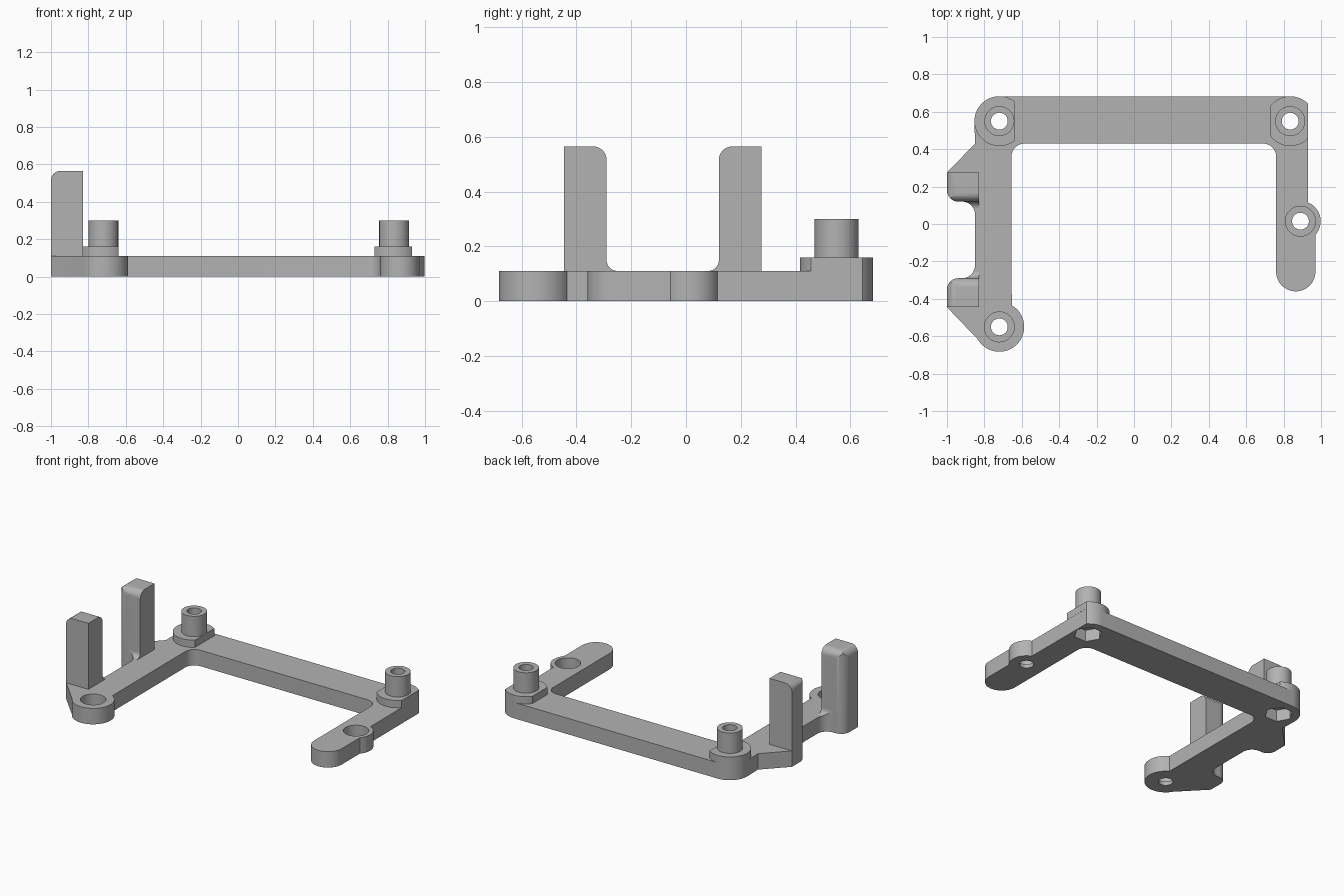
import bpy, bmesh
from math import sin, cos, radians

cube = bpy.data.objects.get("Cube")
if cube:
    bpy.data.objects.remove(cube, do_unlink=True)

grey = bpy.data.materials.new("plain_grey")
grey.use_nodes = True
tone = (0.45, 0.45, 0.45, 1)
grey.diffuse_color = tone
grey.node_tree.nodes["Principled BSDF"].inputs["Base Color"].default_value = tone


def arc(cx, cy, r, start, end, steps=16):
    angles = [radians(start + (end - start) * i / steps) for i in range(steps + 1)]
    return [(cx + r * cos(a), cy + r * sin(a)) for a in angles]


def prism(name, points, low, high, axis="z"):
    """Extrude a flat outline along one axis."""
    place = {"x": lambda u, v, w: (w, u, v),
             "y": lambda u, v, w: (u, w, v),
             "z": lambda u, v, w: (u, v, w)}[axis]
    bm = bmesh.new()
    base = bm.faces.new([bm.verts.new(place(u, v, low)) for u, v in points])
    moved = bmesh.ops.extrude_face_region(bm, geom=[base])["geom"]
    shift = place(0, 0, high - low)
    bmesh.ops.translate(bm, vec=shift, verts=[g for g in moved if isinstance(g, bmesh.types.BMVert)])
    bmesh.ops.remove_doubles(bm, verts=bm.verts, dist=0.0005)
    bmesh.ops.recalc_face_normals(bm, faces=bm.faces)
    mesh = bpy.data.meshes.new(name)
    bm.to_mesh(mesh)
    bm.free()
    mesh.materials.append(grey)
    obj = bpy.data.objects.new(name, mesh)
    bpy.context.collection.objects.link(obj)
    return obj


def disc(cx, cy, r, sides=48):
    return arc(cx, cy, r, 0, 360, sides)[:-1]


def combine(obj, cutter, operation="DIFFERENCE"):
    """Apply a boolean and discard the cutter."""
    mod = obj.modifiers.new("shape", "BOOLEAN")
    mod.operation, mod.solver, mod.object = operation, "EXACT", cutter
    bpy.context.view_layer.objects.active = obj
    bpy.ops.object.modifier_apply(modifier=mod.name)
    bpy.data.objects.remove(cutter, do_unlink=True)


# Main dimensions
DECK, PAD_TOP, TUBE_TOP, POST_TOP = 0.11, 0.16, 0.30, 0.565
BOSS, BORE, TUBE = 0.133, 0.045, 0.08
tube_spots = {"right": (-0.72, 0.55), "left": (0.835, 0.55)}
screw_spots = [(-0.72, -0.55), (0.89, 0.015)]

# Plan of the open frame, counterclockwise from the front right boss
outline = (
    arc(-0.72, -0.55, BOSS, 210, 420, 32)
    + arc(-0.585, 0.36, 0.07, 180, 90)
    + arc(0.69, 0.36, 0.07, 90, 0)
    + arc(0.865, -0.255, 0.105, 180, 360, 32)
    + arc(0.89, 0.015, 0.108, -42, 68, 24)
    + arc(0.835, 0.55, BOSS, 45, 90)
    + arc(-0.72, 0.55, BOSS, 90, 180)
    + [(-0.85, 0.43), (-1, 0.275)]
    + arc(-0.94, 0.18, 0.06, 180, 270)
    + arc(-0.92, 0.05, 0.07, 90, 0)
    + arc(-0.92, -0.22, 0.07, 0, -90)
    + arc(-0.94, -0.35, 0.06, 90, 180)
    + [(-1, -0.445)]
)
frame = prism("mounting_frame", outline, 0, DECK)
parts = [frame]

# Screw holes with a wide counterbore from above
for x, y in screw_spots:
    combine(frame, prism("bore", disc(x, y, BORE), -0.1, 0.2))
    combine(frame, prism("counterbore", disc(x, y, TUBE), 0.026, 0.2))

# Raised pads and tubes, with hexagonal nut pockets underneath
pad_limits = {"right": (-1, -0.64), "left": (0.73, 0.93)}
for side, (x, y) in tube_spots.items():
    low, high = pad_limits[side]
    shape = [(min(max(u, low), high), v) for u, v in disc(x, y, BOSS, 96)]
    pad = prism(side + "_pad", shape, DECK, PAD_TOP)
    tube = prism(side + "_tube", disc(x, y, TUBE), PAD_TOP, TUBE_TOP)
    combine(frame, prism("nut_pocket", disc(x, y, 0.09, 6), -0.1, 0.08))
    for part in (frame, pad, tube):
        combine(part, prism("bore", disc(x, y, BORE), -0.1, 0.4))
    parts += [pad, tube]

# Upright posts: side profile trimmed by the plan and by a rounded front profile
for name, outer, inward in (("back_post", 0.275, -1), ("front_post", -0.445, 1)):
    side_profile = ([(0, DECK)] + arc(0.195, DECK + 0.04, 0.04, 270, 180)
                    + arc(0.105, POST_TOP - 0.05, 0.05, 0, 90) + [(0, POST_TOP)])
    post = prism(name, [(outer + inward * u, v) for u, v in side_profile], -1.1, -0.83, "x")
    combine(post, prism("plan_trim", outline, 0.05, 0.7), "INTERSECT")
    front_profile = ([(-1, 0), (-0.7, 0), (-0.7, POST_TOP)]
                     + arc(-0.95, POST_TOP - 0.05, 0.05, 90, 180))
    combine(post, prism("front_trim", front_profile, -1, 1, "y"), "INTERSECT")
    parts.append(post)

# Smooth the curved walls, keep edges crisp
bpy.ops.object.select_all(action="DESELECT")
for part in parts:
    part.select_set(True)
bpy.context.view_layer.objects.active = frame
bpy.ops.object.shade_smooth_by_angle(angle=radians(30))
